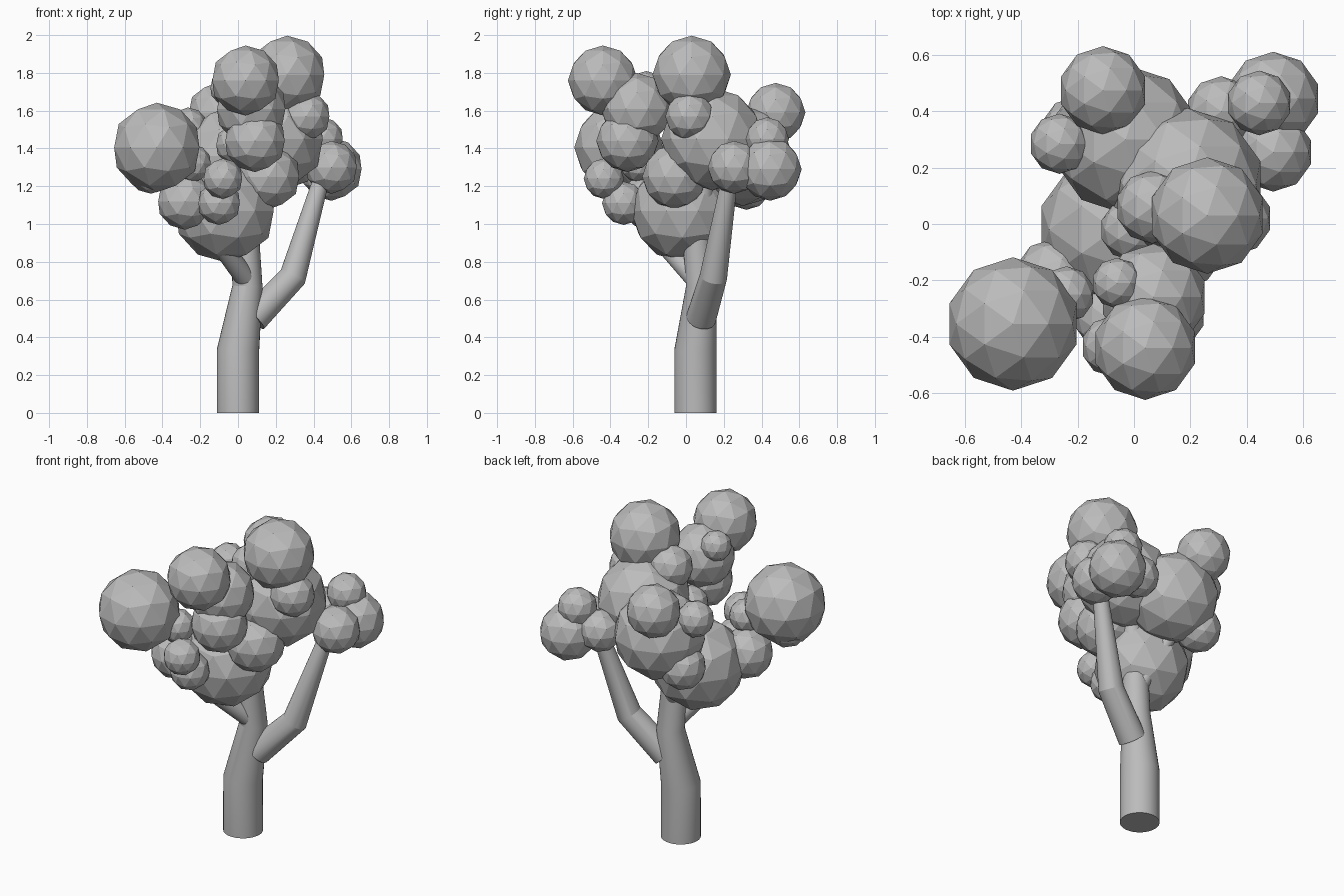
import bpy
import bmesh
import math
from mathutils import Matrix, Vector

default_cube = bpy.data.objects.get("Cube")
if default_cube:
    bpy.data.objects.remove(default_cube, do_unlink=True)

# One plain grey covers the whole tree
grey = bpy.data.materials.new("plain grey")
grey.use_nodes = True
grey_value = (0.5, 0.5, 0.5, 1.0)
grey.diffuse_color = grey_value
grey.node_tree.nodes["Principled BSDF"].inputs["Base Color"].default_value = grey_value


def finish(bm, name):
    """Turn a bmesh into a named object with the grey material."""
    mesh = bpy.data.meshes.new(name)
    bmesh.ops.recalc_face_normals(bm, faces=bm.faces)
    bm.to_mesh(mesh)
    bm.free()
    mesh.materials.append(grey)
    obj = bpy.data.objects.new(name, mesh)
    bpy.context.collection.objects.link(obj)
    return obj


def leaf_ball(name, x, y, z, radius):
    """Low-poly faceted ball of leaves."""
    bm = bmesh.new()
    bmesh.ops.create_icosphere(bm, subdivisions=2, radius=radius,
                               matrix=Matrix.Translation((x, y, z)))
    finish(bm, name)


def limb(name, path, sides=32):
    """Tapered tube through (x, y, z, radius) stations, with closed ends."""
    bm = bmesh.new()
    points = [Vector(station[:3]) for station in path]
    rings = []
    for i, point in enumerate(points):
        before = points[max(i - 1, 0)]
        after = points[min(i + 1, len(points) - 1)]
        into = (point - before).normalized()
        out = (after - point).normalized()
        turn = Vector((0, 0, 1)).rotation_difference((into + out).normalized())
        ring = []
        for k in range(sides):
            angle = math.tau * k / sides
            offset = Vector((math.cos(angle), math.sin(angle), 0)) * path[i][3]
            ring.append(bm.verts.new(point + turn @ offset))
        rings.append(ring)
    for low, high in zip(rings, rings[1:]):
        for k in range(sides):
            n = (k + 1) % sides
            bm.faces.new((low[k], low[n], high[n], high[k]))
    bm.faces.new(rings[0][::-1])
    bm.faces.new(rings[-1])
    obj = finish(bm, name)
    bpy.ops.object.select_all(action="DESELECT")
    obj.select_set(True)
    bpy.context.view_layer.objects.active = obj
    bpy.ops.object.shade_smooth_by_angle(angle=math.radians(15))


# Trunk and branches
limb("trunk", [(0, .05, 0, .112), (0, .05, .33, .112),
               (.05, .08, .67, .08), (.04, .06, .9, .075), (.1, .1, 1.25, .05)])
limb("side_branch", [(.08, .08, .5, .08), (.29, .145, .72, .073),
                     (.43, .225, 1.2, .045), (.46, .26, 1.3, .035)])
limb("front_branch", [(.05, .06, .7, .055), (-.1, -.12, .9, .05)])
limb("back_branch", [(.03, .08, .85, .045), (-.1, .29, 1.25, .035)])

# Leaf balls, gathered in clumps: x, y, z, radius
clumps = {
    "core_leaves": [
        (-.07, -.02, 1.07, .272), (.19, .14, 1.45, .272), (-.03, .3, 1.36, .265),
        (.16, -.06, 1.25, .172), (-.01, -.02, 1.42, .11)],
    "crown_leaves": [
        (.26, .03, 1.79, .207), (.065, .06, 1.66, .13), (.36, .02, 1.57, .13)],
    "front_leaves": [
        (.04, -.44, 1.76, .185), (.07, -.26, 1.61, .19), (.09, -.31, 1.44, .165),
        (-.06, -.21, 1.72, .09)],
    "low_front_leaves": [
        (-.08, -.435, 1.24, .107), (-.1, -.33, 1.11, .115)],
    "outer_leaves": [
        (-.43, -.355, 1.405, .237), (-.46, -.33, 1.29, .13),
        (-.28, -.2, 1.12, .15), (-.24, -.25, 1.32, .1)],
    "back_leaves": [
        (-.11, .475, 1.59, .157), (-.265, .285, 1.51, .107), (-.2, .32, 1.21, .135)],
    "side_leaves": [
        (.495, .445, 1.29, .167), (.495, .255, 1.3, .14),
        (.445, .43, 1.45, .115), (.31, .4, 1.33, .125)],
}
for clump, balls in clumps.items():
    for number, ball in enumerate(balls, start=1):
        leaf_ball(f"{clump}_{number}", *ball)
